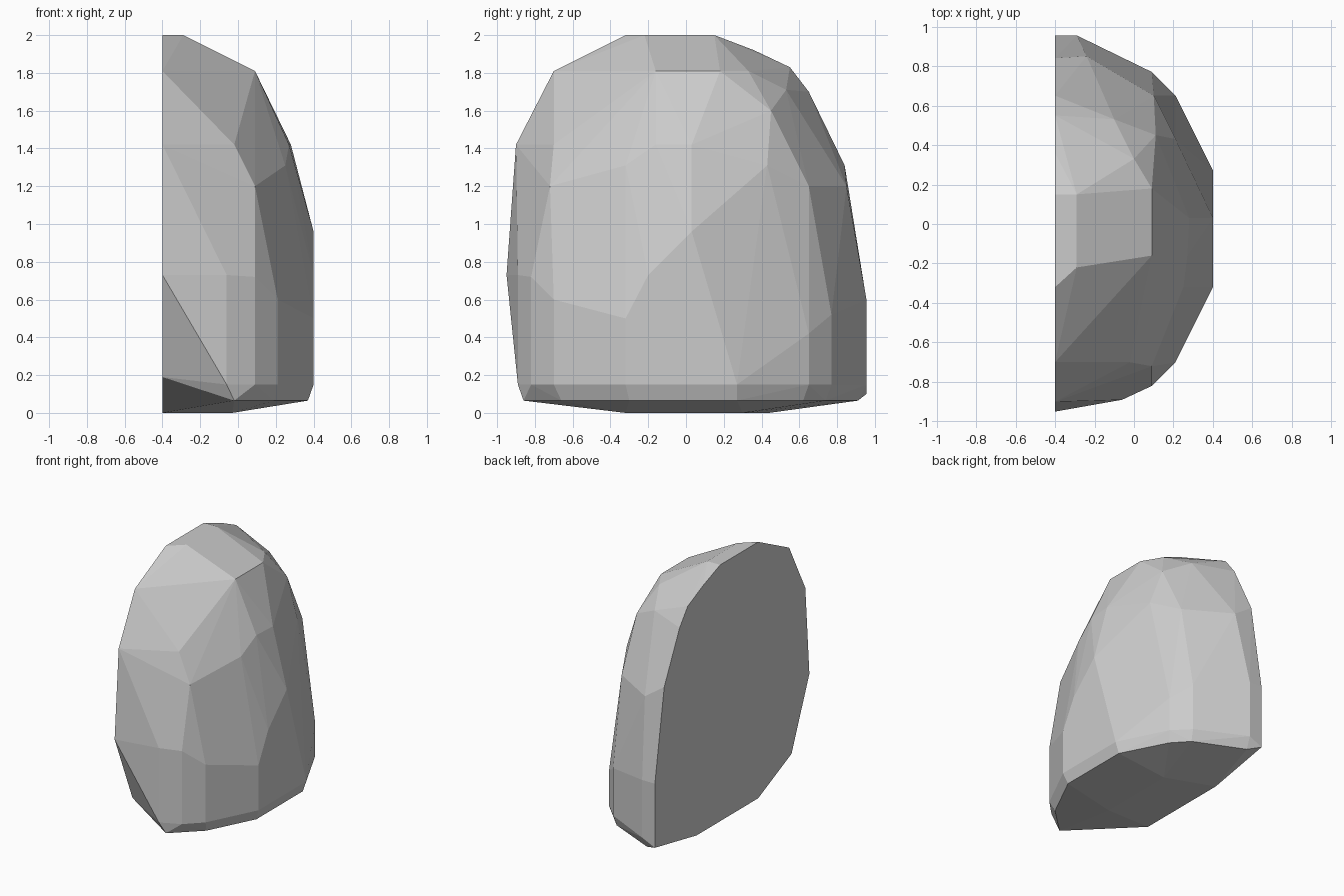
import bpy, bmesh

if "Cube" in bpy.data.objects:
    bpy.data.objects.remove(bpy.data.objects["Cube"])

FLAT = -0.40   # plane of the cut side of the boulder
points = []

def add(z, *xy):
    points.extend((x, y, z) for x, y in xy)

# outline of the flat cut side (y, z)
for y, z in [(-.32, 0), (-.73, .19), (-.95, .73), (-.90, 1.42), (-.70, 1.81),
             (-.32, 2), (.15, 2), (.36, 1.92), (.55, 1.83), (.65, 1.70),
             (.84, 1.31), (.955, .6), (.955, .10), (.44, 0)]:
    points.append((FLAT, y, z))

# underside and its bevelled rim
add(0, (-.03, -.32), (-.03, .30))
add(.065, (.37, -.30), (.37, .27), (.19, -.66), (.19, .62), (-.02, -.86), (.08, .74), (-.30, .91))

# upright lower wall
lower = [(.40, -.32), (.40, .27), (.21, -.70), (.21, .65), (.09, -.82), (.09, .77)]
add(.15, *lower, (-.06, -.89), (-.29, .955))
for (x, y), z in zip(lower, (.50, .15, .60, .42, .72, .52)):
    points.append((x, y, z))
add(.73, (-.06, -.89), (.40, -.20))
add(.60, (-.29, .955))
add(.96, (.40, .03))

# tapering upper wall
add(1.2, (.09, -.72), (.10, .65), (-.24, .85))
add(1.42, (.28, .03), (.27, -.16), (-.02, -.70), (-.23, -.81))
add(1.31, (.25, -.32), (.21, .43))

# crown
add(1.60, (-.12, -.60), (.11, .45))
add(1.71, (0, -.37), (-.10, .53))
add(1.81, (.09, -.16), (.09, .18), (0, .33))
add(2.0, (-.29, -.22), (-.29, .15))

# wrap the points into a faceted half boulder
bm = bmesh.new()
for p in points:
    bm.verts.new(p)
bmesh.ops.remove_doubles(bm, verts=bm.verts, dist=.001)
hull = bmesh.ops.convex_hull(bm, input=bm.verts)
loose = [v for v in bm.verts if not v.link_faces]
bmesh.ops.delete(bm, geom=loose, context='VERTS')
bmesh.ops.dissolve_limit(bm, angle_limit=.02, verts=bm.verts, edges=bm.edges)
bmesh.ops.recalc_face_normals(bm, faces=bm.faces)
mesh = bpy.data.meshes.new("half_boulder")
bm.to_mesh(mesh)
bm.free()
rock = bpy.data.objects.new("half_boulder", mesh)
bpy.context.collection.objects.link(rock)
